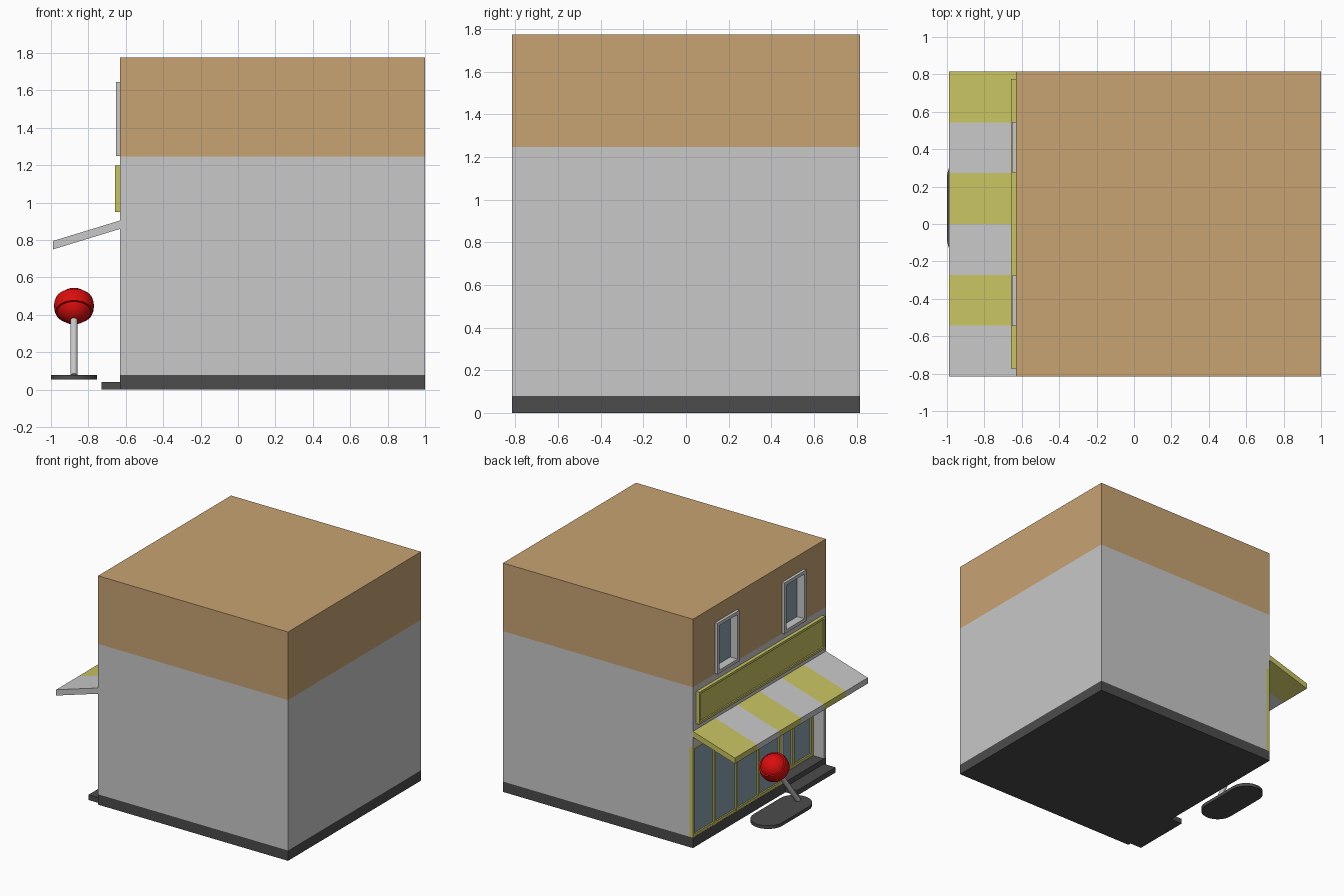
import bpy, bmesh, math
from mathutils import Vector, Matrix

if "Cube" in bpy.data.objects:
    bpy.data.objects.remove(bpy.data.objects["Cube"])


def mat(name, r, g, b):
    m = bpy.data.materials.new(name)
    m.diffuse_color = (r, g, b, 1)
    m.use_nodes = True
    m.node_tree.nodes["Principled BSDF"].inputs["Base Color"].default_value = m.diffuse_color
    return m


GREY = mat("light_grey", .578, .578, .578)
BROWN = mat("tan_brown", .578, .371, .171)
YELLOW = mat("mustard_yellow", .578, .552, .122)
DARK = mat("dark_grey", .072, .072, .072)
GLASS = mat("blue_grey_glass", .246, .352, .423)
RED = mat("red", .69, .004, .004)


def finish(name, bm, material):
    bmesh.ops.recalc_face_normals(bm, faces=bm.faces)
    me = bpy.data.meshes.new(name)
    bm.to_mesh(me)
    bm.free()
    ob = bpy.data.objects.new(name, me)
    bpy.context.collection.objects.link(ob)
    if material:
        me.materials.append(material)
    return ob


def add_box(bm, x, y, z):
    vs = bmesh.ops.create_cube(bm, size=1)["verts"]
    for v in vs:
        v.co = [(a + b) / 2 + c * (b - a) for (a, b), c in zip((x, y, z), v.co)]


def boxes(name, material, *dims):
    bm = bmesh.new()
    for d in dims:
        add_box(bm, *d)
    return finish(name, bm, material)


def cut(ob, *dims):
    """Cut box-shaped openings into an object."""
    for d in dims:
        cutter = boxes("cutter", None, d)
        cutter.hide_render = True
        mod = ob.modifiers.new("cut", "BOOLEAN")
        mod.operation, mod.solver, mod.object = "DIFFERENCE", "EXACT", cutter
        bpy.context.view_layer.objects.active = ob
        bpy.ops.object.modifier_apply(modifier=mod.name)
        bpy.data.objects.remove(cutter)


def frame_bars(x, y, z, w):
    """Four bars around a rectangle in the y-z plane."""
    (y0, y1), (z0, z1) = y, z
    return [(x, (y0, y0 + w), z), (x, (y1 - w, y1), z),
            (x, (y0 + w, y1 - w), (z0, z0 + w)), (x, (y0 + w, y1 - w), (z1 - w, z1))]


def smooth(ob, angle=35):
    bpy.ops.object.select_all(action="DESELECT")
    ob.select_set(True)
    bpy.context.view_layer.objects.active = ob
    bpy.ops.object.shade_smooth_by_angle(angle=math.radians(angle))


F, S = -.63, .815          # shop face position and half depth
WALL_X, WALL_Y = (F, 1), (-S, S)
SHOP_Z = (.08, .78)

# Main block
boxes("plinth", DARK, (WALL_X, WALL_Y, (0, .08)))
boxes("door_step", DARK, ((-.73, F), (-.79, -.32), (0, .04)))
lower = boxes("lower_wall", GREY, (WALL_X, WALL_Y, (.08, 1.247)))
cut(lower, ((F - .1, -.51), (-.79, -.3), (.05, .78)),
    ((F - .1, -.60), (-.27, S + .1), (.05, .78)))
upper = boxes("upper_wall", BROWN, (WALL_X, WALL_Y, (1.247, 1.775)))

# Upper windows with deep frames
for tag, y in (("left", (.275, .545)), ("right", (-.545, -.275))):
    z = (1.25, 1.645)
    cut(upper, ((F - .1, -.58), y, z))
    boxes(f"window_frame_{tag}", GREY, *frame_bars((-.652, -.58), y, z, .025))
    boxes(f"window_glass_{tag}", GLASS,
          ((-.59, -.58), (y[0] + .025, y[1] - .025), (z[0] + .025, z[1] - .025)))


# Shop glazing: glass panes with yellow posts and rails
def glazing(name, x, y0, y1, panes, w=.022):
    step = (y1 - y0) / panes
    bars = []
    for i in range(panes + 1):
        c = min(max(y0 + i * step, y0 + w / 2), y1 - w / 2)
        bars.append(((x, x + .03), (c - w / 2, c + w / 2), SHOP_Z))
    for z in ((.08, .08 + w), (.78 - w, .78)):
        bars.append(((x + .001, x + .029), (y0 + .001, y1 - .001), z))
    boxes(name + "_frame", YELLOW, *bars)
    boxes(name + "_glass", GLASS, ((x + .012, x + .028), (y0 + .005, y1 - .005), SHOP_Z))


glazing("shop_window", F, -.27, S, 4)
glazing("door", -.54, -.79, -.3, 2)

# Sign board with raised rim
sign_y, sign_z = (-.772, .775), (.95, 1.2)
boxes("sign_rim", YELLOW, *frame_bars((-.657, F), sign_y, sign_z, .018))
boxes("sign_panel", YELLOW, ((-.646, F), (sign_y[0] + .018, sign_y[1] - .018),
                             (sign_z[0] + .018, sign_z[1] - .018)))

# Striped sloping awning
bm = bmesh.new()
profile = [(F, .905), (-.99, .795), (-.99, .75), (F, .86)]
ys = [S - i * 2 * S / 6 for i in range(7)]
rings = [[bm.verts.new((x, y, z)) for x, z in profile] for y in ys]
for i in range(6):
    for k in range(4):
        a, b = rings[i], rings[i + 1]
        f = bm.faces.new((a[k], a[(k + 1) % 4], b[(k + 1) % 4], b[k]))
        f.material_index = i % 2
bm.faces.new(rings[0])
bm.faces.new(rings[6]).material_index = 1
awning = finish("awning", bm, YELLOW)
awning.data.materials.append(GREY)

# Stadium-shaped stand plate
CX, CY, R, L = -.877, .085, .123, .163
bm = bmesh.new()
pts = []
for i in range(34):
    a = math.pi * (i if i < 17 else i - 1) / 16
    pts.append((CX + R * math.cos(a), CY + (L if i < 17 else -L) + R * math.sin(a), .055))
face = bm.faces.new([bm.verts.new(p) for p in pts])
ext = bmesh.ops.extrude_face_region(bm, geom=[face])["geom"]
bmesh.ops.translate(bm, vec=(0, 0, .025),
                    verts=[g for g in ext if isinstance(g, bmesh.types.BMVert)])
smooth(finish("stand_plate", bm, DARK))

# Leaning lever with a banded red ball
foot, top = Vector((CX, -.125, .075)), Vector((CX, .17, .447))
axis = top - foot
rot = axis.to_track_quat("Z", "Y").to_matrix().to_4x4()
bm = bmesh.new()
bmesh.ops.create_cone(bm, cap_ends=True, segments=24, radius1=.019, radius2=.019,
                      depth=axis.length, matrix=Matrix.Translation((foot + top) / 2) @ rot)
smooth(finish("lever_post", bm, GREY))

bm = bmesh.new()
bmesh.ops.create_uvsphere(bm, u_segments=32, v_segments=20, radius=.098,
                          matrix=Matrix.Translation(top) @ rot)
smooth(finish("lever_ball", bm, RED))

band = [(.085, -.04)] + [(math.sqrt(.107 ** 2 - h * h), h)
                         for h in (-.04, -.02, 0, .02, .04)] + [(.085, .04)]
bm = bmesh.new()
verts = [bm.verts.new((r, 0, h)) for r, h in band]
edges = [bm.edges.new(p) for p in zip(verts, verts[1:])]
bmesh.ops.spin(bm, geom=verts + edges, axis=(0, 0, 1), cent=(0, 0, 0),
               angle=2 * math.pi, steps=32, use_merge=True)
bmesh.ops.remove_doubles(bm, verts=bm.verts, dist=1e-5)
bm.transform(Matrix.Translation(top) @ rot)
smooth(finish("ball_band", bm, RED))
